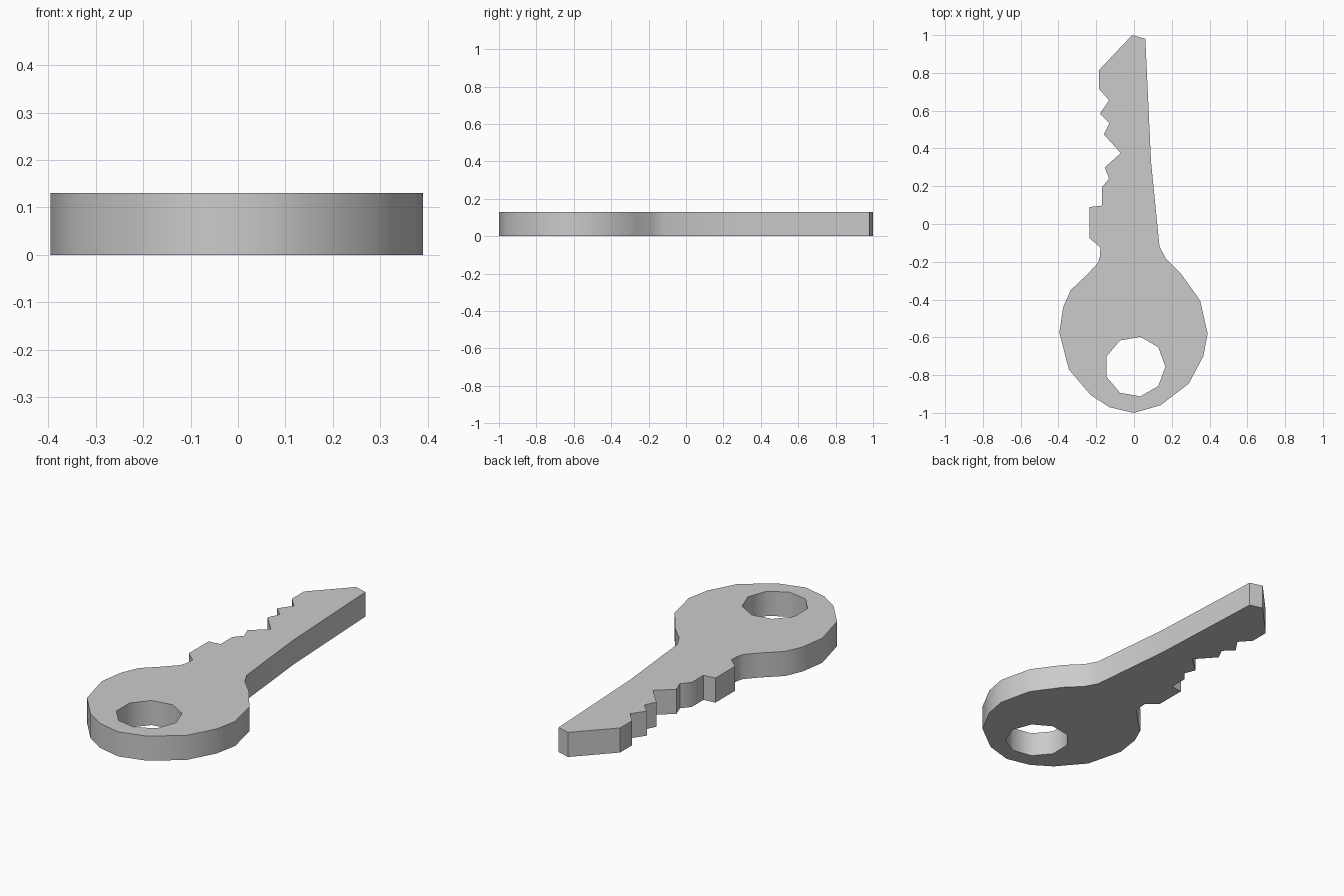
import bpy, bmesh
from math import cos, sin, radians, tau

if "Cube" in bpy.data.objects:
    bpy.data.objects.remove(bpy.data.objects["Cube"])

THICK = 0.13

# Straight back edge of the blade, tip to neck
back_edge = [(-.01, 1), (.06, .98), (.09, .33), (.135, -.12)]
# Rounded bow (handle), right neck round to left neck
bow = [(.17, -.185), (.25, -.265), (.35, -.405), (.39, -.58), (.367, -.70),
       (.29, -.845), (.14, -.96), (0, -1), (-.13, -.97), (-.23, -.905),
       (-.345, -.77), (-.395, -.575), (-.375, -.44), (-.335, -.35),
       (-.245, -.265), (-.19, -.205), (-.18, -.17), (-.178, -.125)]
# Shoulder and cut teeth, neck back up to the tip
teeth = [(-.235, -.075), (-.235, .09), (-.17, .097), (-.17, .195),
         (-.132, .24), (-.155, .30), (-.07, .375), (-.16, .475),
         (-.13, .535), (-.18, .585), (-.132, .655), (-.185, .715),
         (-.185, .815)]
# Nine-sided key ring hole
hole = [(.006 + .16 * cos(tau * i / 9), -.755 + .16 * sin(tau * i / 9))
        for i in range(9)]

bm = bmesh.new()


def add_loop(points):
    verts = [bm.verts.new((x, y, 0)) for x, y in points]
    return [bm.edges.new((v, verts[i - 1])) for i, v in enumerate(verts)]


# Fill the outline around the hole, then give it thickness
edges = add_loop(back_edge + bow + teeth) + add_loop(hole)
bmesh.ops.triangle_fill(bm, edges=edges, use_beauty=True, use_dissolve=False,
                        normal=(0, 0, 1))
base = bm.faces[:]
geom = bmesh.ops.extrude_face_region(bm, geom=base, use_keep_orig=True)["geom"]
top = [v for v in geom if isinstance(v, bmesh.types.BMVert)]
bmesh.ops.translate(bm, verts=top, vec=(0, 0, THICK))
bmesh.ops.recalc_face_normals(bm, faces=bm.faces[:])

mesh = bpy.data.meshes.new("key")
bm.to_mesh(mesh)
bm.free()
key = bpy.data.objects.new("key", mesh)
bpy.context.collection.objects.link(key)

# Soft rounded sides, crisp rims and teeth
bpy.context.view_layer.objects.active = key
key.select_set(True)
bpy.ops.object.shade_smooth_by_angle(angle=radians(42))
